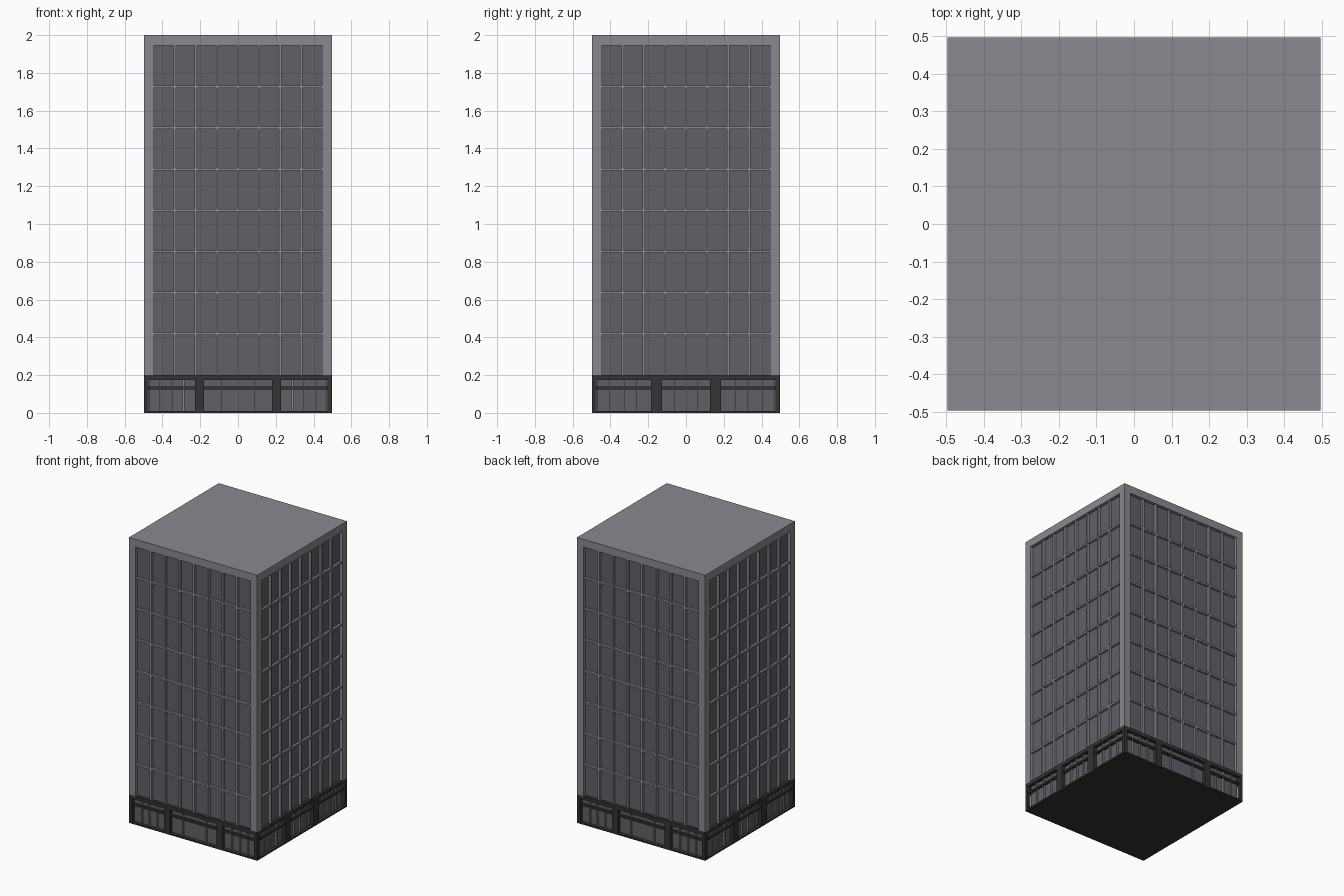
import bpy, bmesh, math
from mathutils import Matrix, Vector

if "Cube" in bpy.data.objects:
    bpy.data.objects.remove(bpy.data.objects["Cube"])

H = 0.497            # half width of the tower
GLASS = H - 0.022    # glass plane, set back from the frame
BASE, TOP, HEAD = 0.20, 2.0, 1.945
SIDE = 0.445         # half width of the glazed area


def material(name, rgb):
    m = bpy.data.materials.new(name)
    m.diffuse_color = (*rgb, 1)
    m.use_nodes = True
    m.node_tree.nodes["Principled BSDF"].inputs["Base Color"].default_value = m.diffuse_color
    return m


concrete = material("grey_frame", (0.25, 0.25, 0.28))
glass = material("dark_glass", (0.115, 0.115, 0.138))
dark = material("charcoal_base", (0.033, 0.033, 0.034))
metal = material("light_metal", (0.28, 0.28, 0.30))


def box(bm, lo, hi, turn=0):
    lo, hi = Vector(lo), Vector(hi)
    mat = (Matrix.Rotation(turn * math.pi / 2, 4, 'Z')
           @ Matrix.Translation((lo + hi) / 2)
           @ Matrix.Diagonal((*(hi - lo), 1)))
    bmesh.ops.create_cube(bm, size=1, matrix=mat)


def finish(name, bm, mat):
    me = bpy.data.meshes.new(name)
    bm.to_mesh(me)
    bm.free()
    me.materials.append(mat)
    bpy.context.collection.objects.link(bpy.data.objects.new(name, me))


def facade(name, mat, bars_for_side):
    """Bars (u0, u1, z0, z1, proud) on all four sides; side 0 faces -y."""
    bm = bmesh.new()
    for s in range(4):
        for u0, u1, z0, z1, proud in bars_for_side(s):
            box(bm, (u0, -GLASS - proud, z0), (u1, -GLASS + 0.01, z1), s)
    finish(name, bm, mat)


def block(name, mat, half, z0, z1):
    bm = bmesh.new()
    box(bm, (-half, -half, z0), (half, half, z1))
    finish(name, bm, mat)


def corners(name, mat, inner, z0, z1):
    bm = bmesh.new()
    for s in range(4):
        box(bm, (inner, -H, z0), (H, -inner, z1), s)
    finish(name, bm, mat)


# Tower: glass core, roof slab and corner posts
block("tower_glass", glass, GLASS, BASE, HEAD)
block("roof_slab", concrete, H, HEAD, TOP)
corners("tower_corner_posts", concrete, SIDE, BASE, HEAD)

# Tower window grid: eight columns by eight rows
col, row, w = 2 * SIDE / 8, (HEAD - BASE) / 8, 0.0065
facade("tower_mullions", concrete, lambda s: [
    (-SIDE + i * col - w, -SIDE + i * col + w, BASE, HEAD, 0.018) for i in range(1, 8)])
facade("floor_bars", concrete, lambda s: [
    (-SIDE, SIDE, BASE + j * row - w, BASE + j * row + w, 0.016) for j in range(1, 8)])

# Ground floor: plinth, glass, top band and corner posts
EDGE, SILL, LINTEL = 0.473, 0.01, 0.175
block("plinth", dark, H, 0, SILL)
block("shop_glass", glass, GLASS - 0.003, SILL, LINTEL)
block("base_band", dark, H, LINTEL, BASE)
corners("base_corner_posts", dark, EDGE, SILL, LINTEL)


def pillar(s):
    # front and back have a wide middle bay, the sides have equal bays
    return (0.181, 0.227) if s % 2 == 0 else (0.128, 0.186)


facade("base_pillars", dark, lambda s: [
    (a, b, SILL, LINTEL, 0.022)
    for a, b in (pillar(s), (-pillar(s)[1], -pillar(s)[0]))])
facade("shop_transoms", dark, lambda s: [(-EDGE, EDGE, 0.125, 0.14, 0.014)])


def shop_bars(s):
    a, b = pillar(s)
    bars = []
    for lo, hi in ((-EDGE, -b), (-a, a), (b, EDGE)):
        for k in (1, 2, 3):
            if s % 2 == 0 and lo == -a and k == 2:
                continue                      # wide bay has no centre bar
            u = lo + (hi - lo) * k / 4
            bars.append((u - 0.004, u + 0.004, SILL, LINTEL, 0.008))
    return bars


facade("shop_mullions", metal, shop_bars)
